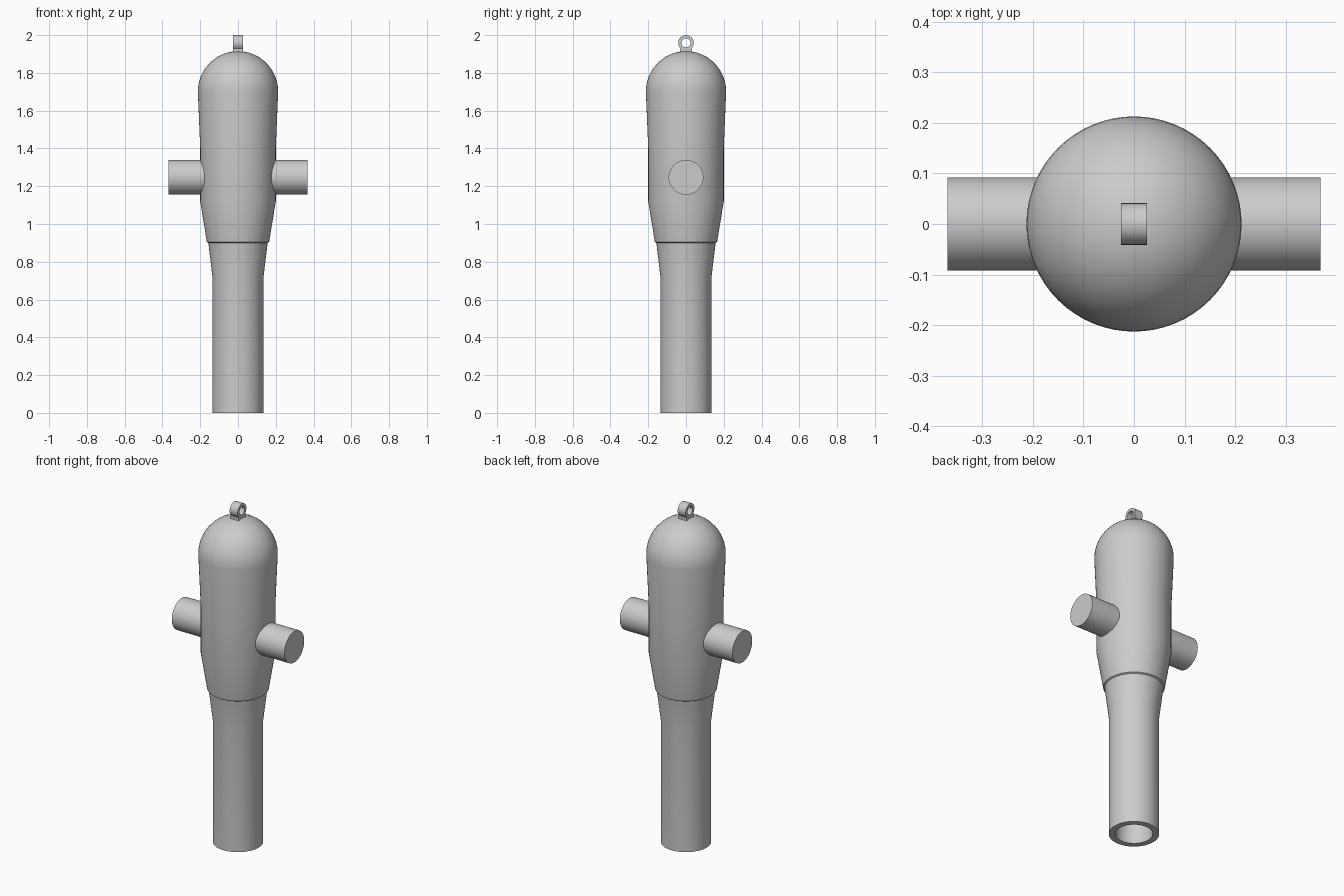
import bpy, bmesh, math
from mathutils import Matrix

if "Cube" in bpy.data.objects:
    bpy.data.objects.remove(bpy.data.objects["Cube"])

metal = bpy.data.materials.new("grey_metal")
metal.diffuse_color = (0.6, 0.6, 0.6, 1)
metal.use_nodes = True
metal.node_tree.nodes["Principled BSDF"].inputs["Base Color"].default_value = metal.diffuse_color


def finish(name, bm, angle=30):
    bmesh.ops.remove_doubles(bm, verts=bm.verts, dist=1e-5)
    bmesh.ops.recalc_face_normals(bm, faces=bm.faces)
    mesh = bpy.data.meshes.new(name)
    bm.to_mesh(mesh)
    bm.free()
    obj = bpy.data.objects.new(name, mesh)
    bpy.context.collection.objects.link(obj)
    mesh.materials.append(metal)
    bpy.ops.object.select_all(action='DESELECT')
    obj.select_set(True)
    bpy.context.view_layer.objects.active = obj
    bpy.ops.object.shade_smooth_by_angle(angle=math.radians(angle))
    return obj


def lathe(name, profile, steps, closed=False, matrix=None, angle=30):
    """Spin (radius, height) points around z."""
    bm = bmesh.new()
    verts = [bm.verts.new((r, 0, z)) for r, z in profile]
    pairs = list(zip(verts, verts[1:]))
    if closed:
        pairs.append((verts[-1], verts[0]))
    edges = [bm.edges.new(p) for p in pairs]
    bmesh.ops.spin(bm, geom=verts + edges, cent=(0, 0, 0), axis=(0, 0, 1),
                   angle=math.tau, steps=steps, use_merge=True)
    if matrix:
        bm.transform(matrix)
    return finish(name, bm, angle)


# Barrel: hollow muzzle tube, flared reinforcements and domed breech
bore, depth = 0.1, 1.5
profile = [(0, depth), (bore, depth), (bore, 0), (0.135, 0), (0.135, 0.72),
           (0.157, 0.9), (0.165, 0.905), (0.2, 1.12), (0.2, 1.4), (0.2125, 1.70)]
dome = [(0.2125 * math.cos(a), 1.70 + 0.215 * math.sin(a))
        for a in (math.radians(7.5 * i) for i in range(1, 12))]
lathe("barrel", profile + dome + [(0, 1.915)], 64, angle=25)

# Trunnions: one round pin on each side
for side, name in ((1, "right_trunnion"), (-1, "left_trunnion")):
    turn = Matrix.Translation((0, 0, 1.247)) @ Matrix.Rotation(side * math.pi / 2, 4, 'Y')
    lathe(name, [(0, 0.15), (0.092, 0.15), (0.092, 0.368), (0, 0.368)], 48, matrix=turn)

# Lifting ring on the breech
turn = Matrix.Translation((0, 0, 1.959)) @ Matrix.Rotation(math.pi / 2, 4, 'Y')
lathe("lifting_ring", [(0.024, -0.026), (0.041, -0.026), (0.041, 0.026), (0.024, 0.026)],
      32, closed=True, matrix=turn)

# Foot joining the ring to the breech
bm = bmesh.new()
bmesh.ops.create_cube(bm, size=1, matrix=Matrix.Translation((0, 0, 1.916))
                      @ Matrix.Diagonal((0.052, 0.066, 0.026, 1)))
finish("ring_foot", bm)
